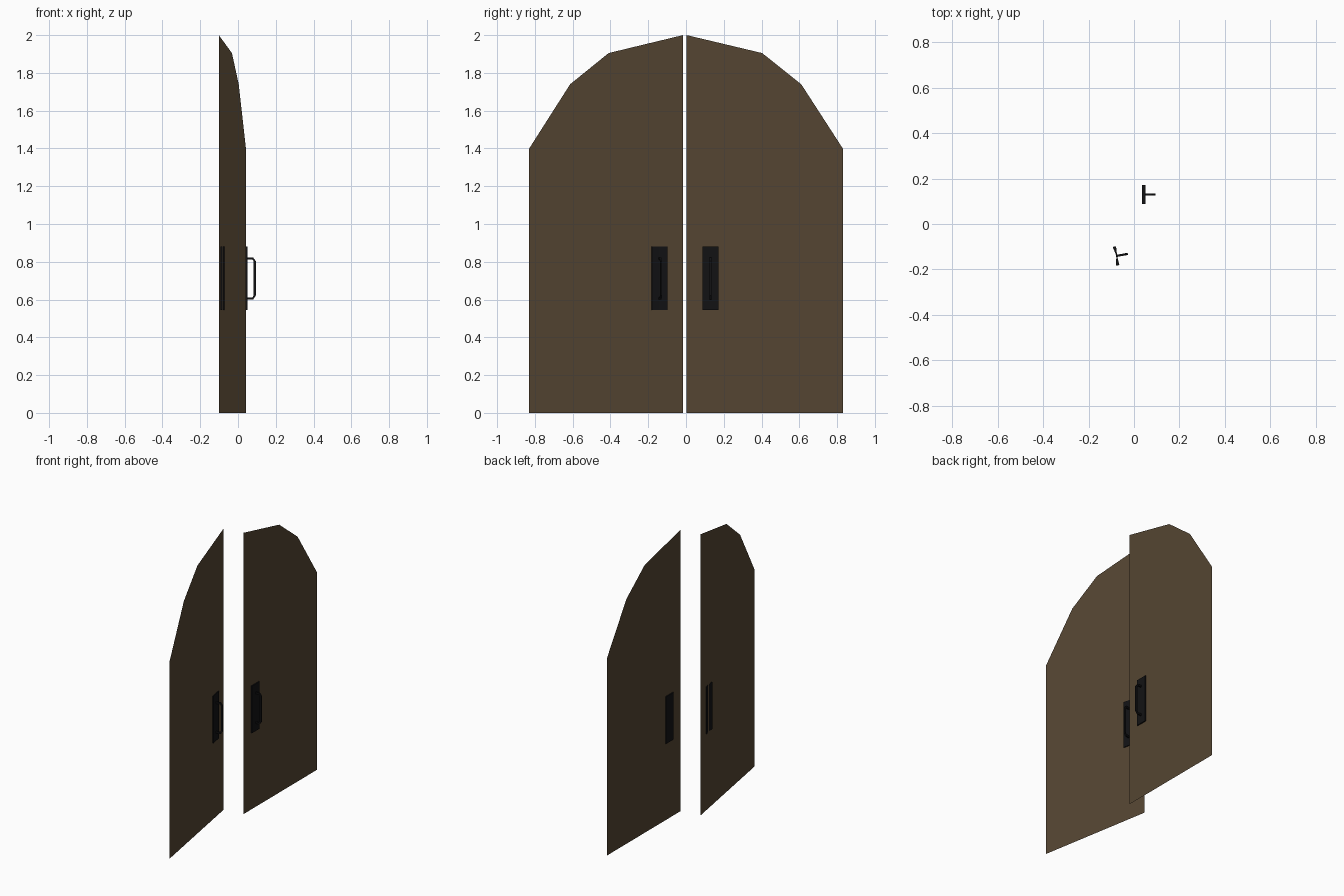
import bpy, math
from mathutils import Matrix

if "Cube" in bpy.data.objects:
    bpy.data.objects.remove(bpy.data.objects["Cube"])

HINGE_X, HINGE_Y = 0.042, 0.83


def material(name, color):
    m = bpy.data.materials.new(name)
    m.diffuse_color = color
    m.use_nodes = True
    m.node_tree.nodes["Principled BSDF"].inputs["Base Color"].default_value = m.diffuse_color
    return m


wood = material("dark_wood", (0.09, 0.06, 0.032, 1))
iron = material("black_iron", (0.006, 0.006, 0.007, 1))


def add(name, verts, faces, mat, xf):
    me = bpy.data.meshes.new(name)
    me.from_pydata([xf @ Matrix.Translation(v).to_translation() for v in verts], [], faces)
    me.materials.append(mat)
    ob = bpy.data.objects.new(name, me)
    bpy.context.collection.objects.link(ob)
    return ob


def prism(name, profile, z0, z1, mat, xf):
    n = len(profile)
    verts = [(x, y, z) for z in (z0, z1) for x, y in profile]
    faces = [(i, (i + 1) % n, n + (i + 1) % n, n + i) for i in range(n)]
    faces += [tuple(reversed(range(n))), tuple(range(n, 2 * n))]
    return add(name, verts, faces, mat, xf)


def bar(name, path, r, mat, xf):
    # square-section bar swept in the x-z plane, mitred at each bend
    verts, faces = [], []
    for i, (x, z) in enumerate(path):
        a, b = path[max(i - 1, 0)], path[min(i + 1, len(path) - 1)]
        t = math.hypot(b[0] - a[0], b[1] - a[1])
        nx, nz = -(b[1] - a[1]) / t, (b[0] - a[0]) / t
        for u, w in ((-1, -1), (1, -1), (1, 1), (-1, 1)):
            verts.append((x + nx * r * u, -0.70 + r * 0.8 * w, z + nz * r * u))
    for i in range(len(path) - 1):
        for k in range(4):
            j = (k + 1) % 4
            faces.append((4 * i + k, 4 * i + j, 4 * i + 4 + j, 4 * i + 4 + k))
    e = len(verts)
    faces += [(3, 2, 1, 0), (e - 4, e - 3, e - 2, e - 1)]
    add(name, verts, faces, mat, xf)


# (distance from hinge, top height) at each plank joint
JOINTS = [(0, 1.40), (0.22, 1.74), (0.427, 1.905), (0.637, 1.955), (0.827, 2.0)]


def door(side, xf, pinch):
    # thin planks with a stepped arch top; local y runs from hinge to -0.827
    for i, ((s0, h0), (s1, h1)) in enumerate(zip(JOINTS, JOINTS[1:])):
        add(f"{side}_plank_{i + 1}",
            [(0, -s0, 0), (0, -s1, 0), (0, -s1, h1), (0, -s0, h0)],
            [(0, 3, 2, 1)], wood, xf)
    # handle plate through the door, with waisted sides on the open leaf
    y0, ym, y1 = -0.742, -0.70, -0.658
    plate = [(-0.007, y0), (0.008, y0), (0.008 - pinch * 0.3, ym),
             (0.008, y1), (-0.007, y1), (-0.007 + pinch, ym)]
    prism(f"{side}_handle_plate", plate, 0.545, 0.88, iron, xf)
    # pull handle
    bar(f"{side}_pull_handle",
        [(0.0, 0.817), (0.036, 0.817), (0.047, 0.803),
         (0.047, 0.622), (0.036, 0.606), (0.0, 0.606)], 0.006, iron, xf)


# closed leaf on +y, open leaf on -y swung ten degrees
door("right", Matrix.Translation((HINGE_X, HINGE_Y, 0)), 0)
door("left", Matrix.Translation((HINGE_X, -HINGE_Y, 0))
     @ Matrix.Rotation(math.radians(10), 4, 'Z')
     @ Matrix.Scale(-1, 4, (0, 1, 0)), 0.009)

# the mirrored leaf needs its faces turned back outward
for ob in bpy.data.objects:
    if ob.name.startswith("left"):
        ob.data.flip_normals()
